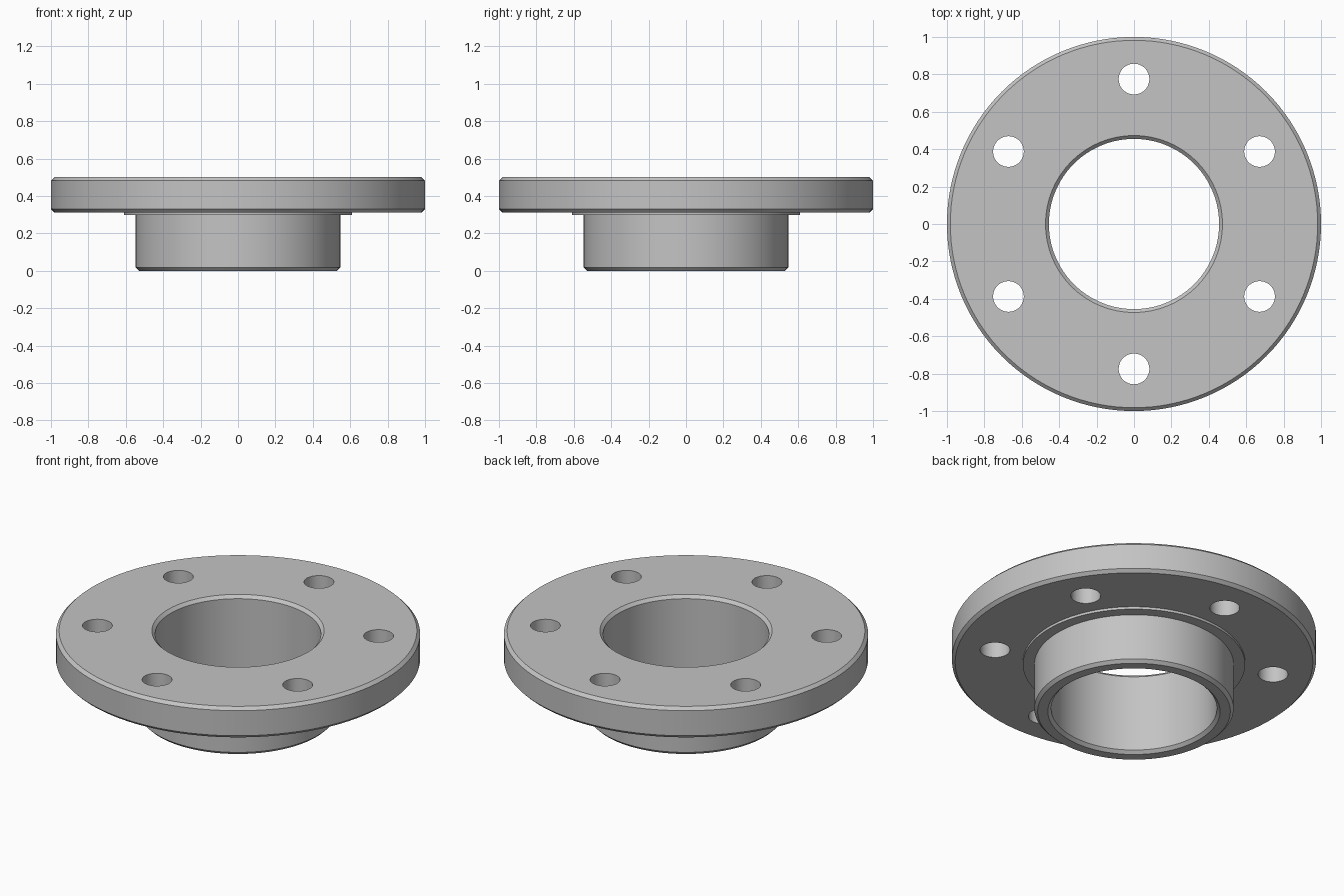
import bpy, bmesh
from math import cos, sin, pi, radians
from mathutils import Matrix, Vector

if "Cube" in bpy.data.objects:
    bpy.data.objects.remove(bpy.data.objects["Cube"])

# Single plain metal colour
metal = bpy.data.materials.new("grey metal")
metal.use_nodes = True
colour = (0.55, 0.55, 0.55, 1)
metal.diffuse_color = colour
metal.node_tree.nodes["Principled BSDF"].inputs["Base Color"].default_value = colour


def add_object(name, bm):
    bmesh.ops.recalc_face_normals(bm, faces=bm.faces)
    mesh = bpy.data.meshes.new(name)
    bm.to_mesh(mesh)
    bm.free()
    mesh.materials.append(metal)
    obj = bpy.data.objects.new(name, mesh)
    bpy.context.collection.objects.link(obj)
    return obj


def revolve(name, profile, steps):
    """Turn a closed (radius, height) profile around the z axis."""
    bm = bmesh.new()
    rings = [[bm.verts.new((r * cos(2 * pi * i / steps), r * sin(2 * pi * i / steps), z))
              for i in range(steps)] for r, z in profile]
    for k, ring in enumerate(rings):
        above = rings[(k + 1) % len(rings)]
        for i in range(steps):
            j = (i + 1) % steps
            bm.faces.new((ring[i], ring[j], above[j], above[i]))
    return add_object(name, bm)


# Flange disc, raised collar and hub with chamfered bore
top, under, collar, c = 0.5, 0.312, 0.297, 0.018
rim, step, hub, bore = 1.0, 0.61, 0.547, 0.455
flange = revolve("flange", [
    (bore, c), (bore + c, 0), (hub - c, 0), (hub, c),
    (hub, collar), (step, collar), (step, under),
    (rim - c, under), (rim, under + c), (rim, top - c), (rim - c, top),
    (bore + c, top), (bore, top - c)], 128)

# Six bolt holes
bm = bmesh.new()
for i in range(6):
    angle = radians(30 + 60 * i)
    spot = Vector((cos(angle), sin(angle), 0)) * 0.775 + Vector((0, 0, 0.4))
    bmesh.ops.create_cone(bm, cap_ends=True, segments=48, radius1=0.082, radius2=0.082,
                          depth=0.5, matrix=Matrix.Translation(spot))
cutter = add_object("bolt_hole_cutter", bm)
cutter.hide_render = True

cut = flange.modifiers.new("bolt holes", 'BOOLEAN')
cut.operation = 'DIFFERENCE'
cut.solver = 'EXACT'
cut.object = cutter
bpy.ops.object.select_all(action='DESELECT')
bpy.context.view_layer.objects.active = flange
flange.select_set(True)
bpy.ops.object.modifier_apply(modifier=cut.name)
bpy.data.objects.remove(cutter)

# Smooth round walls, crisp chamfers
bpy.ops.object.shade_smooth_by_angle(angle=radians(25))
